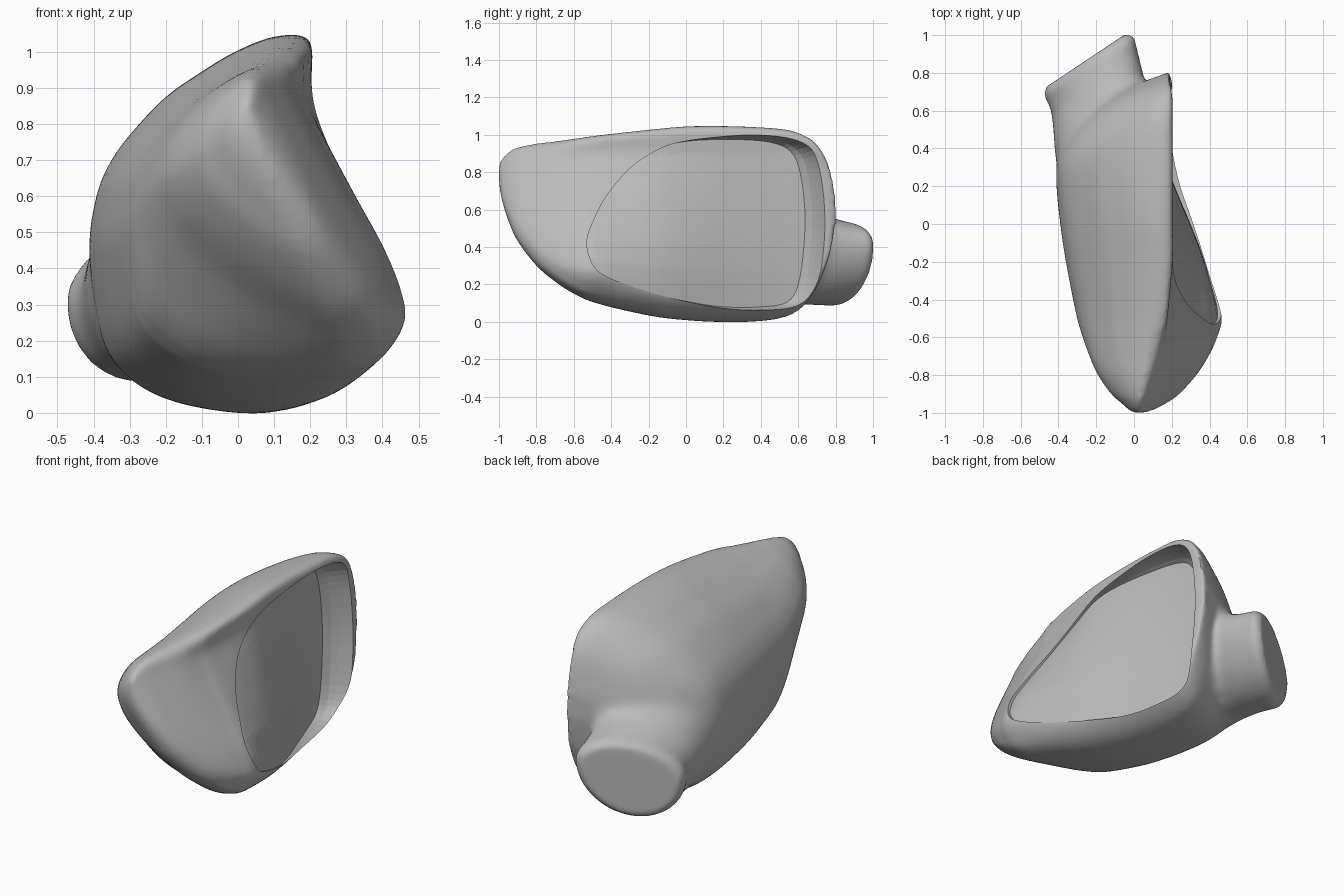
import bpy, bmesh, math
from mathutils import Vector

if "Cube" in bpy.data.objects:
    bpy.data.objects.remove(bpy.data.objects["Cube"])

gray = bpy.data.materials.new("plain gray")
gray.diffuse_color = (0.5, 0.5, 0.5, 1)
gray.use_nodes = True
gray.node_tree.nodes["Principled BSDF"].inputs["Base Color"].default_value = gray.diffuse_color


def smooth(v):
    v = max(0.0, min(1.0, v))
    return v * v * (3 - 2 * v)


def table(rows, k, col):
    """Linear lookup of a column in rows sorted by their first entry."""
    if k <= rows[0][0]:
        return rows[0][col]
    for a, b in zip(rows, rows[1:]):
        if k <= b[0]:
            t = (k - a[0]) / (b[0] - a[0])
            return a[col] + (b[col] - a[col]) * t
    return rows[-1][col]


def spline(pts, steps, closed=True):
    """Catmull-Rom curve through points of any dimension."""
    n, out = len(pts), []
    for i in range(n if closed else n - 1):
        idx = [(i + k) % n if closed else max(0, min(n - 1, i + k)) for k in (-1, 0, 1, 2)]
        p = [pts[j] for j in idx]
        for s in range(steps):
            t = s / steps
            out.append(tuple(0.5 * (2 * b + (c - a) * t + (2 * a - 5 * b + 4 * c - d) * t * t
                                    + (3 * b - a - 3 * c + d) * t ** 3) for a, b, c, d in zip(*p)))
    if not closed:
        out.append(tuple(pts[-1]))
    return out


def loft(name, rings):
    """Skin a list of equal-length rings and cap both ends."""
    bm = bmesh.new()
    vs = [[bm.verts.new(p) for p in r] for r in rings]
    n = len(rings[0])
    for a, b in zip(vs, vs[1:]):
        for i in range(n):
            j = (i + 1) % n
            bm.faces.new((a[i], a[j], b[j], b[i]))
    for r in (vs[0], vs[-1]):
        c = bm.verts.new(sum((v.co for v in r), Vector()) / n)
        for i in range(n):
            bm.faces.new((r[i], r[(i + 1) % n], c))
    bmesh.ops.recalc_face_normals(bm, faces=bm.faces)
    me = bpy.data.meshes.new(name)
    bm.to_mesh(me)
    bm.free()
    me.materials.append(gray)
    ob = bpy.data.objects.new(name, me)
    bpy.context.collection.objects.link(ob)
    return ob


# Housing stations: y, left x, top-lip x, right x, bottom z, top z
stations = [
    (-1.0, .01, .03, .05, .74, .84), (-.985, -.025, .035, .10, .65, .875), (-.95, -.065, .045, .17, .54, .91),
    (-.9, -.12, .06, .24, .43, .935), (-.8, -.19, .09, .33, .30, .955), (-.7, -.235, .12, .395, .215, .967),
    (-.6, -.27, .145, .44, .15, .98), (-.48, -.305, .175, .462, .10, .995), (-.2, -.36, .2, .39, .035, 1.025),
    (0, -.39, .2, .335, .01, 1.043), (.2, -.41, .2, .285, 0, 1.045), (.4, -.41, .2, .25, .002, 1.038),
    (.55, -.38, .2, .225, .018, 1.025), (.64, -.34, .2, .21, .055, .995), (.7, -.28, .195, .205, .13, .955),
    (.75, -.2, .19, .2, .25, .88), (.78, -.12, .19, .195, .36, .79), (.805, 0, .18, .185, .52, .66)]
fine = spline(stations, 4, closed=False)

# Section shapes as (width fraction, height) for the middle and for the wedge-like nose
under_mid = [(.86, .03), (.7, 0), (.5, .008), (.3, .04), (.15, .1), (.05, .2), (0, .42)]
under_nose = [(.96, .03), (.82, 0), (.6, .07), (.4, .16), (.22, .27), (.08, .39), (0, .54)]
crown_mid = [(.03, .57), (.09, .66), (.18, .735), (.34, .835), (.51, .905), (.67, .96), (.85, .998)]
crown_nose = [(.04, .66), (.13, .74), (.26, .82), (.42, .89), (.58, .94), (.72, .975), (.87, .997)]
# Right side as (height, blend from lip to right corner)
flank_mid = [(.1, .87), (.18, 1), (.26, .97), (.38, .83), (.6, .45), (.86, .03), (.985, 0)]
flank_nose = [(.08, .99), (.14, 1), (.24, .93), (.38, .78), (.6, .5), (.85, .17), (.965, .02)]


def blend(mid, nose, y):
    k = smooth((-y - .4) / .4)
    return [(a + (c - a) * k, b + (d - b) * k) for (a, b), (c, d) in zip(mid, nose)]


def section(st):
    y, xl, lip, xr, zb, zt = st
    pts = [(lip + (xr - lip) * f, v) for v, f in reversed(blend(flank_mid, flank_nose, y))]
    pts += [(xl + (xr - xl) * f, v) for f, v in blend(under_mid, under_nose, y)]
    pts += [(xl + (lip - xl) * f, v) for f, v in blend(crown_mid, crown_nose, y)]
    skew = .36 * smooth((y - .2) / .5)
    return [(x, y + skew * min(0, x - .19), zb + (zt - zb) * v) for x, v in spline(pts, 5)]


housing = loft("mirror_housing", [section(s) for s in fine])

# Mounting stem: centre, axis angle, half width, height above and below centre
stem_rows = [(-.2, .26, .40, 5, .195, .2, .27), (-.2, .40, .41, 10, .222, .26, .31),
             (-.195, .52, .40, 16, .24, .25, .30), (-.19, .64, .38, 23, .265, .22, .285),
             (-.2, .72, .365, 28, .27, .195, .275), (-.225, .80, .36, 32, .28, .17, .27),
             (-.24, .84, .36, 33, .28, .155, .262), (-.255, .866, .355, 33.7, .25, .135, .235)]
stem = []
for cx, cy, cz, ang, hw, up, down in spline(stem_rows, 4, closed=False):
    ring = []
    for i in range(48):
        a = 2 * math.pi * i / 48
        u, w = math.cos(a), math.sin(a)
        d = math.radians(ang)
        ring.append((cx + hw * u * math.cos(d), cy + hw * u * math.sin(d),
                     cz + (up if w > 0 else down) * w + .05 * u))
    stem.append(ring)
stem_ob = loft("mounting_stem", stem)

# Fuse stem and housing into one skin
bpy.ops.object.select_all(action='DESELECT')
stem_ob.select_set(True)
housing.select_set(True)
bpy.context.view_layer.objects.active = housing
bpy.ops.object.join()
fuse = housing.modifiers.new("fuse", 'REMESH')
fuse.mode = 'VOXEL'
fuse.voxel_size = .014
bpy.ops.object.modifier_apply(modifier="fuse")

# Relax the skin, strongly where the stem meets the housing
bm = bmesh.new()
bm.from_mesh(housing.data)


def joint_weight(p):
    ahead = (p.x + .255) * -.555 + (p.y - .866) * .832
    return smooth((.1 - p.x) / .1) * smooth((p.y - .2) / .15) * smooth((-.05 - ahead) / .08)


weights = [joint_weight(v.co) for v in bm.verts]
for step in range(40):
    moves = []
    for v, w in zip(bm.verts, weights):
        w = max(w, 1 if step < 3 else 0) * .5
        if w > 0:
            mid = sum((e.other_vert(v).co for e in v.link_edges), Vector()) / len(v.link_edges)
            moves.append((v, v.co.lerp(mid, w)))
    for v, co in moves:
        v.co = co
bm.to_mesh(housing.data)
bm.free()


# Recess with a glass floor that sinks towards the back
def face_x(y, z):
    lip, xr, zb, zt = (table(fine, y, c) for c in (2, 3, 4, 5))
    f = table(blend(flank_mid, flank_nose, y)[1:], (z - zb) / (zt - zb), 1)
    return lip + (xr - lip) * f


def floor_x(y, z):
    return face_x(y, z) - .015 - .11 * smooth((y + .25) / .9)


opening = spline([(-.53, .43), (-.49, .55), (-.42, .68), (-.3, .82), (-.15, .92), (0, .965), (.25, .975),
                  (.45, .96), (.56, .91), (.61, .8), (.635, .6), (.63, .4), (.6, .2), (.54, .105), (.4, .08),
                  (.2, .08), (0, .11), (-.2, .16), (-.42, .24), (-.5, .31)], 4)


def mouth(y, z):
    k = smooth((y + .1) / .6)
    return y + .12 * smooth((y - .3) / .35), .52 + (z - .52) * (1 + .075 * k)


rings = []
for i in range(1, 17):
    s = i / 16
    flat = [(.1 + (y - .1) * s, .52 + (z - .52) * s) for y, z in opening]
    rings.append([(floor_x(y, z), y, z) for y, z in flat])
# Curved wall from the floor out to the rim
for t in (.2, .4, .6, .8, 1):
    ring = []
    for y, z in opening:
        my, mz = mouth(y, z)
        g = t ** .7
        x = floor_x(y, z) * (1 - t) + (face_x(y, z) + .012) * t
        ring.append((x, y + (my - y) * g, z + (mz - z) * g))
    rings.append(ring)
rings.append([(.9, *mouth(y, z)) for y, z in opening])
cutter = loft("recess_cutter", rings)
cutter.hide_render = True
cutter.hide_set(True)
cut = housing.modifiers.new("recess", 'BOOLEAN')
cut.operation = 'DIFFERENCE'
cut.solver = 'EXACT'
cut.object = cutter
bpy.ops.object.shade_smooth_by_angle(angle=math.radians(45))
